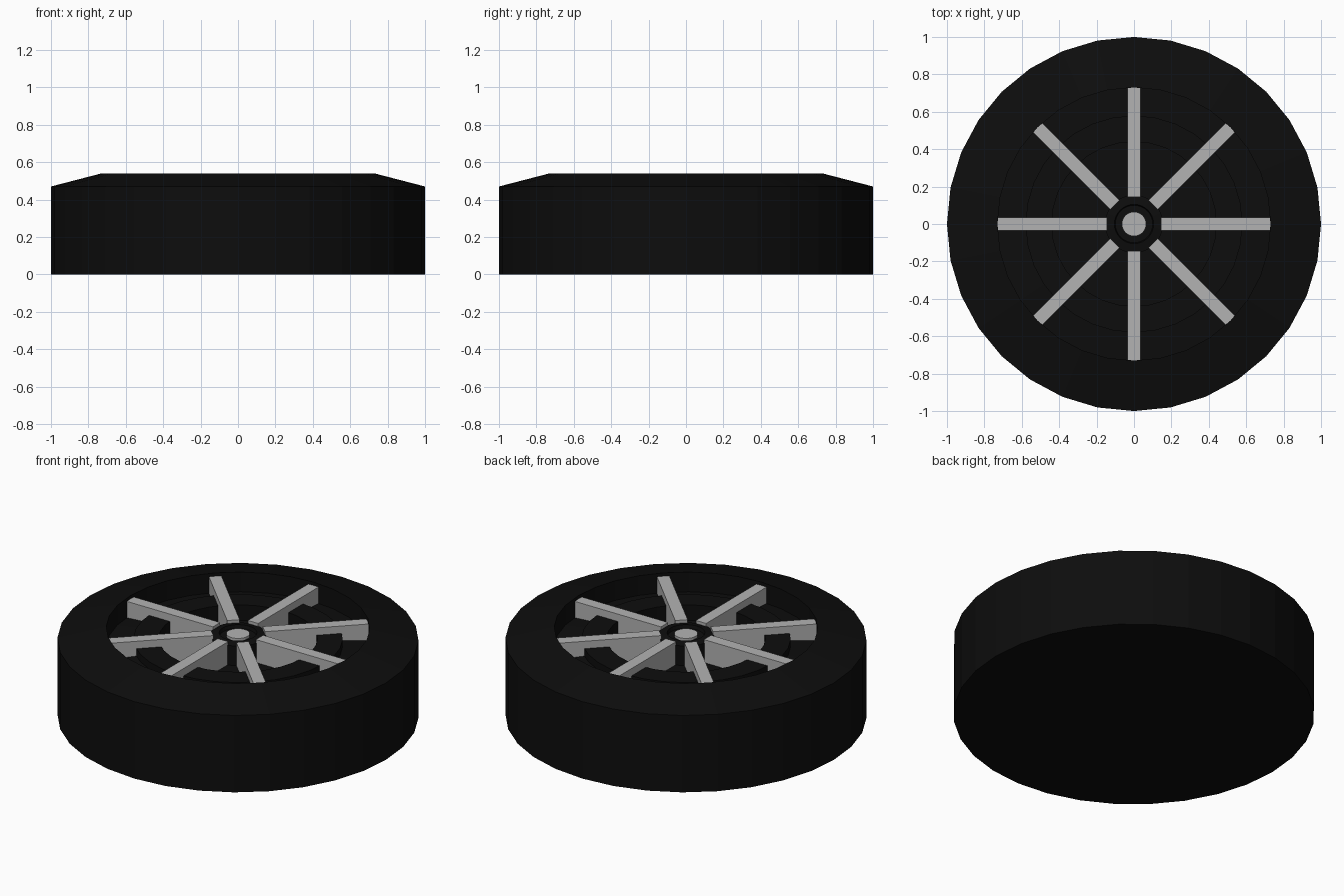
import bpy, bmesh
from math import sin, cos, tau, pi
from mathutils import Matrix

if "Cube" in bpy.data.objects:
    bpy.data.objects.remove(bpy.data.objects["Cube"])


def material(name, v):
    m = bpy.data.materials.new(name)
    m.diffuse_color = (v, v, v, 1)
    m.use_nodes = True
    m.node_tree.nodes["Principled BSDF"].inputs["Base Color"].default_value = m.diffuse_color
    return m


black = material("rubber_black", 0.004)
silver = material("alloy_grey", 0.45)


def finish(bm, name, mat):
    bmesh.ops.recalc_face_normals(bm, faces=bm.faces)
    mesh = bpy.data.meshes.new(name)
    bm.to_mesh(mesh)
    bm.free()
    mesh.materials.append(mat)
    obj = bpy.data.objects.new(name, mesh)
    bpy.context.collection.objects.link(obj)
    return obj


def lathe(name, profile, mat, sides=32):
    """Closed flat-faced solid from (radius, z) points; first and last rings are capped."""
    bm = bmesh.new()
    rings = [[bm.verts.new((r * cos(tau * i / sides), r * sin(tau * i / sides), z))
              for i in range(sides)] for r, z in profile]
    for a, b in zip(rings, rings[1:]):
        for i in range(sides):
            j = (i + 1) % sides
            bm.faces.new((a[i], a[j], b[j], b[i]))
    bm.faces.new(rings[0])
    bm.faces.new(rings[-1])
    return finish(bm, name, mat)


# tyre with closed back, sloped shoulder and stepped dish behind the spokes
lathe("tyre_and_dish", [(1, 0), (1, 0.47), (0.73, 0.54), (0.73, 0.42), (0.58, 0.43),
                        (0.58, 0.475), (0.44, 0.475), (0.44, 0.38), (0.155, 0.38)], black)

# hub collar with a shallow recess
lathe("hub", [(0.155, 0.37), (0.155, 0.50), (0.105, 0.51), (0.10, 0.49), (0.06, 0.49)], black)

# bright centre cap
lathe("centre_cap", [(0.065, 0.48), (0.065, 0.505)], silver)

# eight straight spokes
for k in range(8):
    bm = bmesh.new()
    bmesh.ops.create_cube(bm, size=1, matrix=Matrix.Rotation(k * pi / 4, 4, 'Z')
                          @ Matrix.Translation((0.44, 0, 0.445))
                          @ Matrix.Diagonal((0.59, 0.07, 0.15, 1)))
    finish(bm, f"spoke_{k + 1}", silver)
